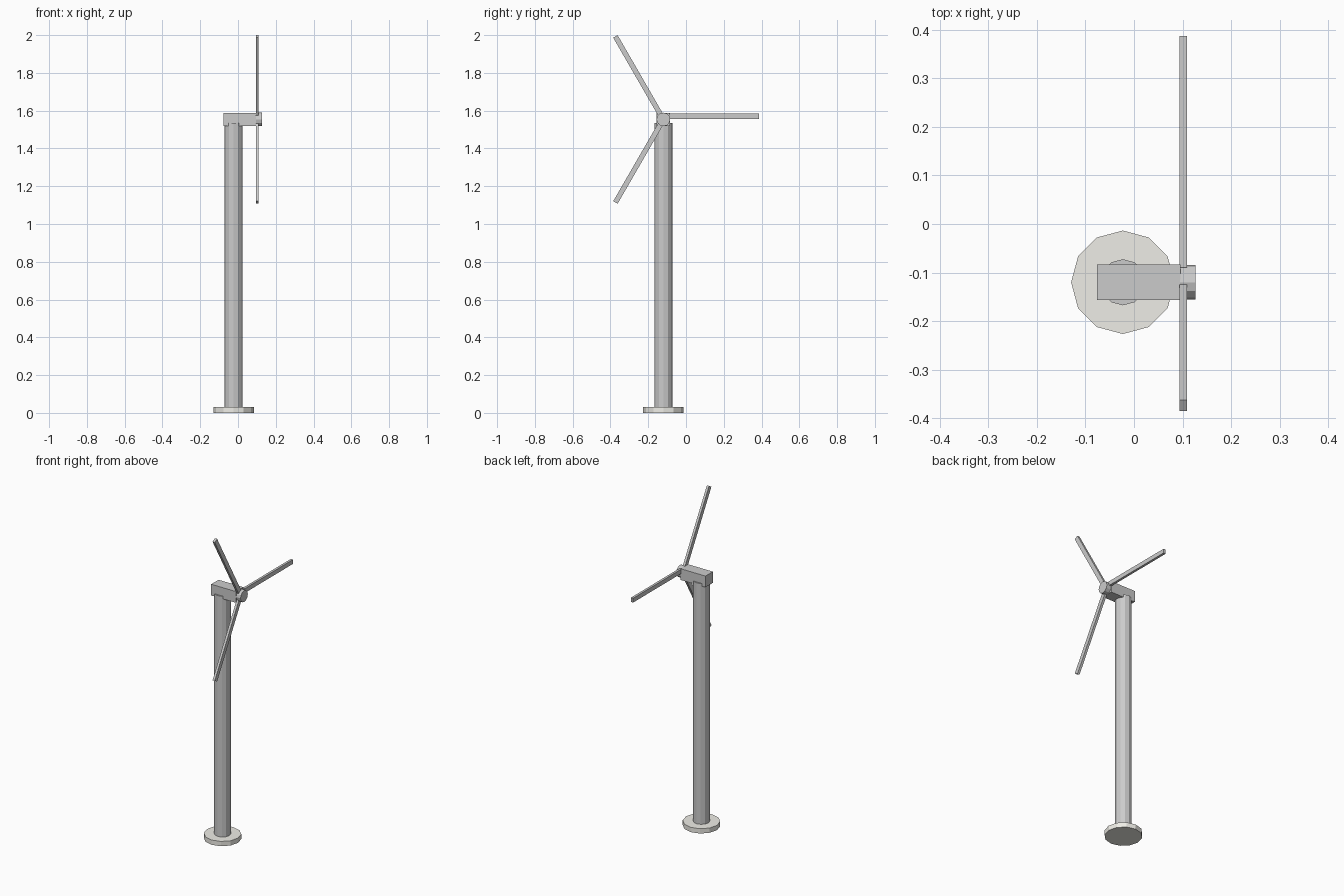
import bpy, math
from mathutils import Matrix, Vector

if "Cube" in bpy.data.objects:
    bpy.data.objects.remove(bpy.data.objects["Cube"])

CX, CY = -0.023, -0.12      # tower axis
HUB_Z = 1.5535              # rotor axis height


def cylinder(name, radius, length, centre, sides=12, rot=(0, 0, 0)):
    bpy.ops.mesh.primitive_cylinder_add(vertices=sides, radius=radius, depth=length,
                                        location=centre, rotation=rot)
    bpy.context.object.name = name
    return bpy.context.object


def box(name, lo, hi):
    bpy.ops.mesh.primitive_cube_add(size=1)
    ob = bpy.context.object
    ob.name = name
    lo, hi = Vector(lo), Vector(hi)
    size = hi - lo
    ob.data.transform(Matrix.Translation((lo + hi) / 2) @ Matrix.Diagonal((*size, 1)))
    return ob


# Foundation disc
base = cylinder("foundation", 0.1065, 0.03, (CX, CY, 0.015))
mat = bpy.data.materials.new("concrete")
mat.diffuse_color = (0.86, 0.85, 0.80, 1)
mat.use_nodes = True
mat.node_tree.nodes["Principled BSDF"].inputs["Base Color"].default_value = mat.diffuse_color
base.data.materials.append(mat)

# Tower column, its top sunk into the housing
cylinder("tower", 0.0475, 1.505, (CX, CY, 0.03 + 1.505 / 2))

# Generator housing
box("nacelle", (-0.076, CY - 0.0365, 1.518), (0.096, CY + 0.0365, 1.588))

# Rotor hub, axis along x
cylinder("hub", 0.036, 0.032, (0.111, CY, HUB_Z), rot=(0, math.pi / 2, 0))

# Three blades around the hub; the level one sits slightly above the axis
for i, lift in enumerate((0.017, 0, 0)):
    blade = box(f"blade_{i + 1}", (-0.0075, 0.03, lift - 0.0135), (0.0075, 0.5075, lift + 0.0135))
    blade.rotation_euler.x = math.radians(120 * i)
    blade.location = (0.1015, CY, HUB_Z)
